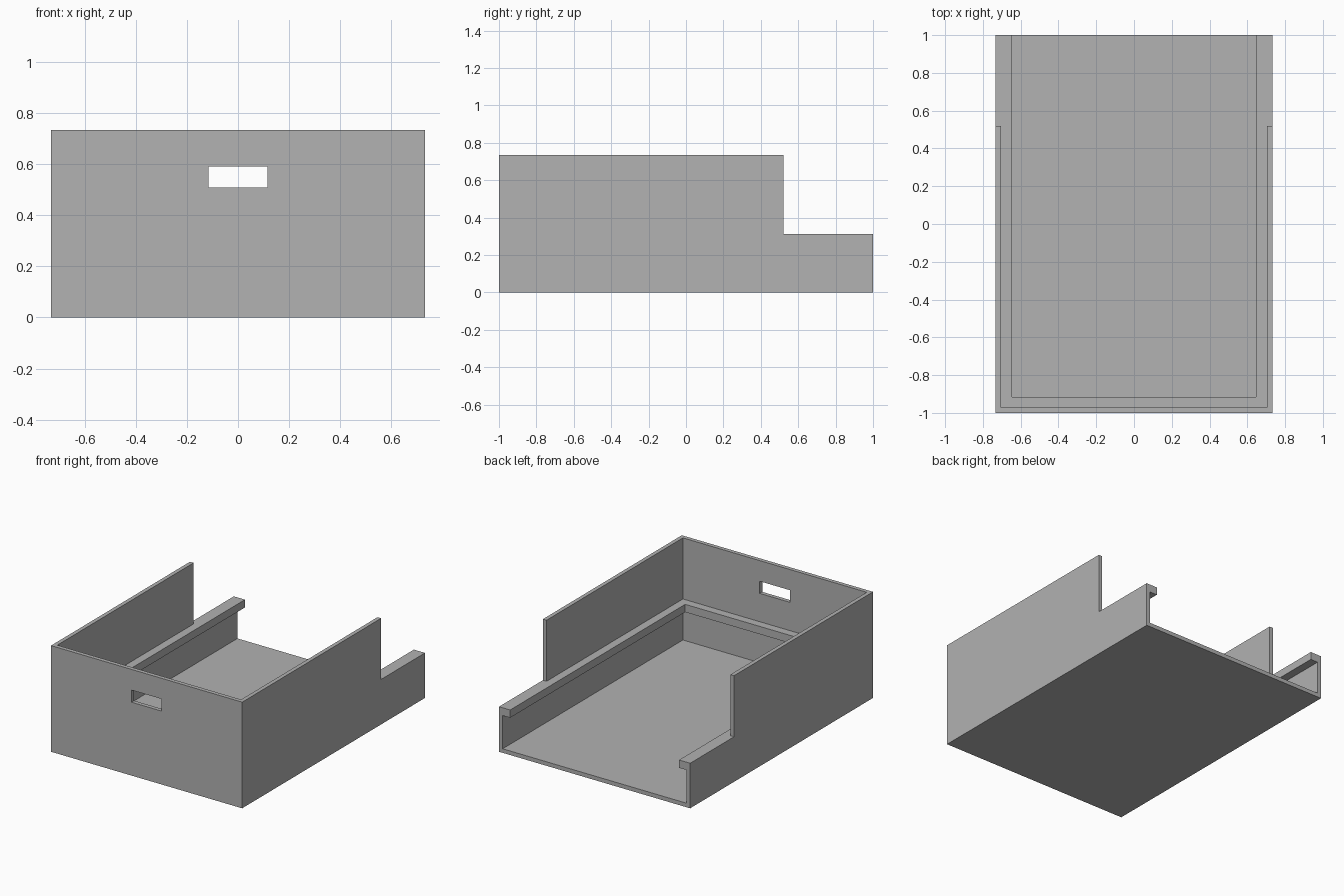
import bpy
import bmesh

if "Cube" in bpy.data.objects:
    bpy.data.objects.remove(bpy.data.objects["Cube"], do_unlink=True)

HALF_W, HALF_L, HEIGHT = 0.732, 1.0, 0.735
WALL = 0.028
LEDGE_TOP, LEDGE_BOTTOM, LEDGE_REACH = 0.312, 0.258, 0.085
STEP_Y = 0.52
PAST = 1.2  # cutters run beyond the open end and top

grey = bpy.data.materials.new("plain grey")
grey.use_nodes = True
colour = (0.445, 0.445, 0.445, 1)
grey.diffuse_color = colour
grey.node_tree.nodes["Principled BSDF"].inputs["Base Color"].default_value = colour


def box(name, half_x, y, z):
    """Box centred on x, spanning the given y and z ranges."""
    bm = bmesh.new()
    bmesh.ops.create_cube(bm, size=1)
    for v in bm.verts:
        v.co = (v.co.x * 2 * half_x, y[v.co.y > 0], z[v.co.z > 0])
    mesh = bpy.data.meshes.new(name)
    bm.to_mesh(mesh)
    bm.free()
    mesh.materials.append(grey)
    obj = bpy.data.objects.new(name, mesh)
    bpy.context.collection.objects.link(obj)
    return obj


# Tray body
tray = box("open_tray", HALF_W, (-HALF_L, HALF_L), (0, HEIGHT))
inner_x, inner_y = HALF_W - WALL, -HALF_L + WALL

cutters = [
    # Space under the ledge, open at the back
    box("lower_cavity", inner_x, (inner_y, PAST), (WALL, LEDGE_BOTTOM)),
    # Opening between the ledges
    box("ledge_opening", HALF_W - LEDGE_REACH,
        (-HALF_L + LEDGE_REACH, PAST), (0.2, 0.5)),
    # Space above the ledge
    box("upper_cavity", inner_x, (inner_y, PAST), (LEDGE_TOP, PAST)),
    # Lowered side walls at the back
    box("back_step", 1, (STEP_Y, PAST), (LEDGE_TOP, PAST)),
    # Handle slot in the front wall
    box("handle_slot", 0.116, (-PAST, -0.8), (0.508, 0.592)),
]

# Carve the tray, then discard the cutters
bpy.context.view_layer.objects.active = tray
for cutter in cutters:
    cutter.hide_render = True
    mod = tray.modifiers.new(cutter.name, "BOOLEAN")
    mod.operation = "DIFFERENCE"
    mod.solver = "EXACT"
    mod.object = cutter
    bpy.ops.object.modifier_apply(modifier=mod.name)
    bpy.data.objects.remove(cutter, do_unlink=True)
